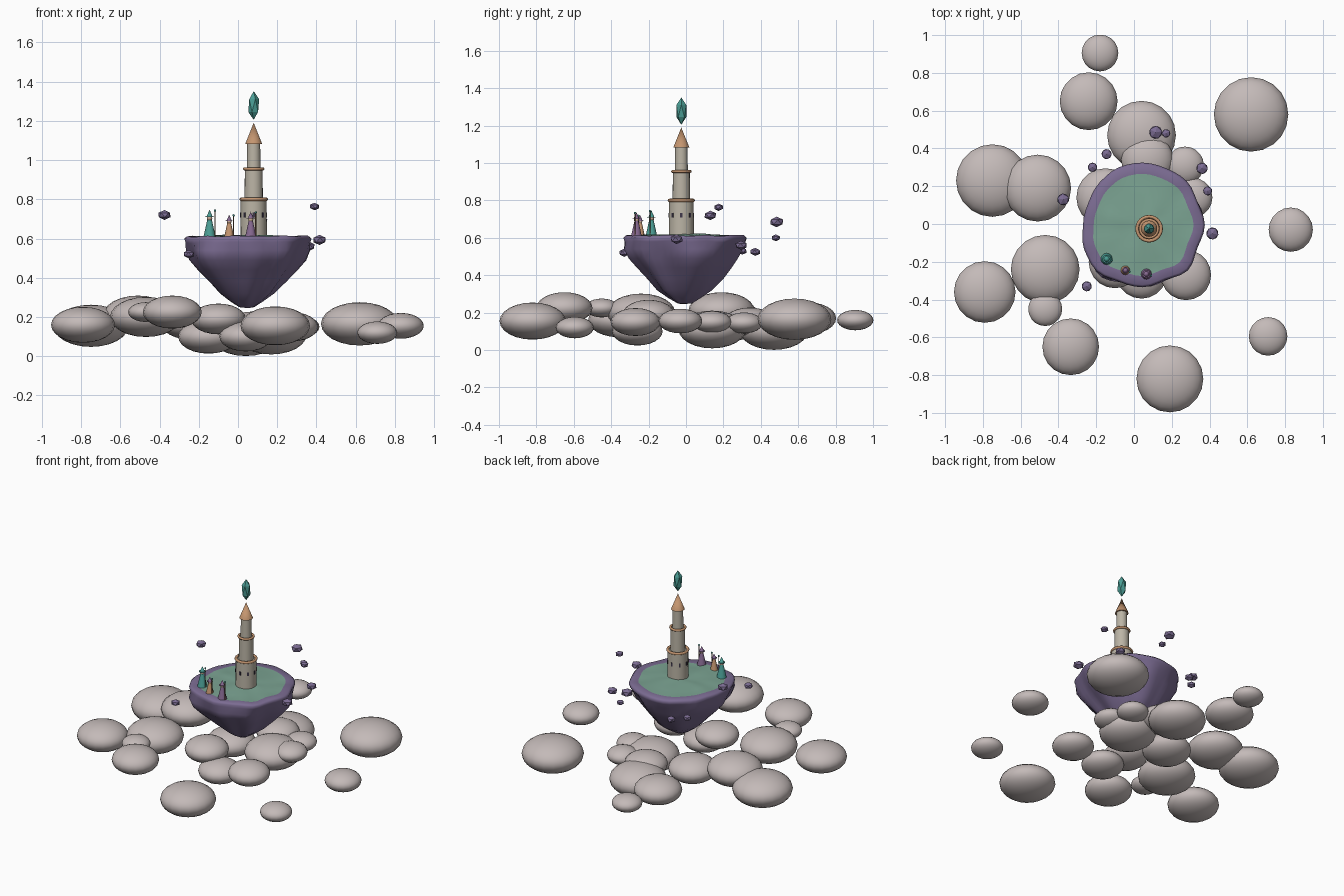
import bpy, bmesh, math, random
from mathutils import noise, Vector

if "Cube" in bpy.data.objects:
    bpy.data.objects.remove(bpy.data.objects["Cube"])

random.seed(4)


def mat(name, r, g, b):
    m = bpy.data.materials.new(name)
    m.diffuse_color = (r, g, b, 1)
    m.use_nodes = True
    m.node_tree.nodes["Principled BSDF"].inputs["Base Color"].default_value = m.diffuse_color
    return m


CLOUD = mat("cloud_mist", .55, .49, .48)
STONE = mat("tower_stone", .50, .46, .38)
COPPER = mat("copper", .55, .30, .16)
ROCK = mat("violet_rock", .20, .15, .29)
GRASS = mat("grass", .20, .37, .29)
TEAL = mat("teal", .07, .34, .30)
DARK = mat("dark_glass", .05, .04, .07)
SKIN = mat("skin", .55, .38, .28)
PLUM = mat("plum", .24, .14, .28)
WOOD = mat("wood", .20, .11, .06)


def finish(name, m, smooth=None):
    ob = bpy.context.object
    ob.name = name
    ob.data.materials.append(m)
    if smooth:
        bpy.ops.object.shade_smooth_by_angle(angle=math.radians(smooth))
    return ob


def ball(name, loc, r, rz, m, seg=20, rings=12):
    bpy.ops.mesh.primitive_uv_sphere_add(segments=seg, ring_count=rings, radius=1, location=loc)
    bpy.context.object.scale = (r, r, rz)
    return finish(name, m, 60)


def cone(name, x, y, z0, z1, r0, r1, m, seg=20):
    bpy.ops.mesh.primitive_cone_add(vertices=seg, radius1=r0, radius2=r1, depth=z1 - z0,
                                    location=(x, y, (z0 + z1) / 2))
    return finish(name, m, 40)


def ring(name, x, y, z, R, r, m):
    bpy.ops.mesh.primitive_torus_add(major_segments=24, minor_segments=8, major_radius=R,
                                     minor_radius=r, location=(x, y, z))
    return finish(name, m, 60)


# Sea of clouds: x, y, z, radius
clouds = [
    (-.18, .905, .16, .097), (-.24, .65, .17, .153), (.04, .47, .103, .182), (.62, .58, .165, .197),
    (-.75, .23, .155, .192), (-.51, .19, .21, .177), (.83, -.03, .155, .117), (-.79, -.36, .16, .163),
    (-.47, -.24, .20, .182), (-.47, -.45, .225, .09), (-.335, -.65, .225, .15), (.19, -.82, .155, .177),
    (.71, -.595, .12, .102), (.275, -.27, .15, .133), (.04, -.26, .10, .135), (.07, .34, .15, .138),
    (.27, .31, .145, .1), (.31, .14, .15, .105), (-.15, .14, .10, .155), (-.10, -.20, .19, .14),
    (.17, .14, .11, .18)]
for i, (x, y, z, r) in enumerate(clouds):
    ball(f"cloud_{i + 1}", (x, y, z), r, r * .56, CLOUD)

# Floating island: uneven outline swept down a bowl profile, grass in the middle of the top
outline = [.33, .315, .33, .325, .33, .33, .32, .31, .315, .335, .345, .325, .33, .315, .34, .315]
profile = [(.12, .25), (.27, .28), (.44, .32), (.60, .38), (.75, .44), (.86, .49), (.93, .54),
           (.98, .58), (1.0, .60), (.96, .612), (.82, .610), (.60, .613), (.35, .618), (.15, .62)]
SEG = 48


def rim(a):
    t = a / (2 * math.pi) * 16
    i = int(t)
    f = .5 - .5 * math.cos((t - i) * math.pi)
    return outline[i % 16] * (1 - f) + outline[(i + 1) % 16] * f


bm = bmesh.new()
rows = []
for k, (s, z) in enumerate(profile):
    row = []
    for j in range(SEG):
        a = 2 * math.pi * j / SEG
        c = Vector((math.cos(a), math.sin(a), 0))
        n = noise.noise(Vector((c.x * 1.8, c.y * 1.8, z * 5)))
        r = rim(a) * s * (1 + (.14 * n if k < 7 else 0))
        dz = .010 * noise.noise(c * s * 3) if k > 6 else 0
        row.append(bm.verts.new((.045 + r * c.x, -.005 + r * c.y, z + dz)))
    rows.append(row)
for k in range(len(rows) - 1):
    for j in range(SEG):
        n = (j + 1) % SEG
        f = bm.faces.new((rows[k][j], rows[k][n], rows[k + 1][n], rows[k + 1][j]))
        f.material_index = 1 if k >= 10 else 0
tip = bm.verts.new((.05, -.02, .245))
top = bm.verts.new((.045, -.005, .622))
for j in range(SEG):
    n = (j + 1) % SEG
    bm.faces.new((tip, rows[0][n], rows[0][j]))
    bm.faces.new((top, rows[-1][j], rows[-1][n])).material_index = 1
me = bpy.data.meshes.new("floating_island")
bm.to_mesh(me)
bm.free()
island = bpy.data.objects.new("floating_island", me)
bpy.context.collection.objects.link(island)
me.materials.append(ROCK)
me.materials.append(GRASS)
me.polygons.foreach_set("use_smooth", [True] * len(me.polygons))

# Loose rocks hovering round the island: x, y, z, radius
rocks = [(.115, .485, .685, .039), (.17, .48, .60, .025), (-.145, .37, .525, .03), (-.22, .30, .53, .028),
         (-.375, .13, .72, .035), (.36, .295, .56, .034), (.39, .175, .763, .027), (.415, -.05, .593, .036),
         (-.25, -.33, .52, .03)]
for i, (x, y, z, r) in enumerate(rocks):
    bpy.ops.mesh.primitive_ico_sphere_add(subdivisions=1, radius=r, location=(x, y, z),
                                          rotation=(0, 0, random.uniform(0, 6)))
    bpy.context.object.scale = (1, 1, .72)
    finish(f"loose_rock_{i + 1}", ROCK)

# Tower: three stepped drums, copper collars and a pointed roof
TX, TY = .08, -.025
cone("tower_lower", TX, TY, .60, .80, .067, .066, STONE)
ring("tower_lower_collar", TX, TY, .80, .064, .009, COPPER)
cone("tower_middle", TX, TY, .79, .955, .047, .045, STONE)
ring("tower_middle_collar", TX, TY, .955, .047, .008, COPPER)
cone("tower_upper", TX, TY, .95, 1.085, .035, .033, STONE)
cone("tower_roof", TX, TY, 1.083, 1.19, .043, 0, COPPER)
for i in range(8):
    a = i * math.pi / 4
    bpy.ops.mesh.primitive_cube_add(size=1, rotation=(0, 0, a),
                                    location=(TX + .065 * math.cos(a), TY + .065 * math.sin(a), .72))
    bpy.context.object.scale = (.008, .012, .025)
    finish(f"tower_window_{i + 1}", DARK)

# Crystal floating above the roof
bpy.ops.mesh.primitive_ico_sphere_add(subdivisions=1, radius=1, location=(TX, TY, 1.278))
bpy.context.object.scale = (.031, .031, .073)
finish("crystal", TEAL)

# Three robed figures with hats and staffs
for i, (x, y, h, robe, hat) in enumerate([(-.145, -.185, .135, TEAL, TEAL), (-.045, -.245, .11, COPPER, PLUM),
                                          (.065, -.265, .125, PLUM, PLUM)]):
    z = .608
    w = h * .23
    n = f"figure_{i + 1}_"
    cone(n + "robe", x, y, z, z + h * .68, w, w * .35, robe, 12)
    ball(n + "head", (x, y, z + h * .70), w * .45, w * .45, SKIN, 12, 8)
    cone(n + "hat_brim", x, y, z + h * .75, z + h * .77, w * .72, w * .72, hat, 12)
    cone(n + "hat", x, y, z + h * .77, z + h * 1.03, w * .5, 0, hat, 12)
    cone(n + "staff", x + w * .9, y - .008, z, z + h, .003, .003, WOOD, 8)
    ball(n + "staff_orb", (x + w * .9, y - .008, z + h), .006, .006, TEAL, 8, 6)
